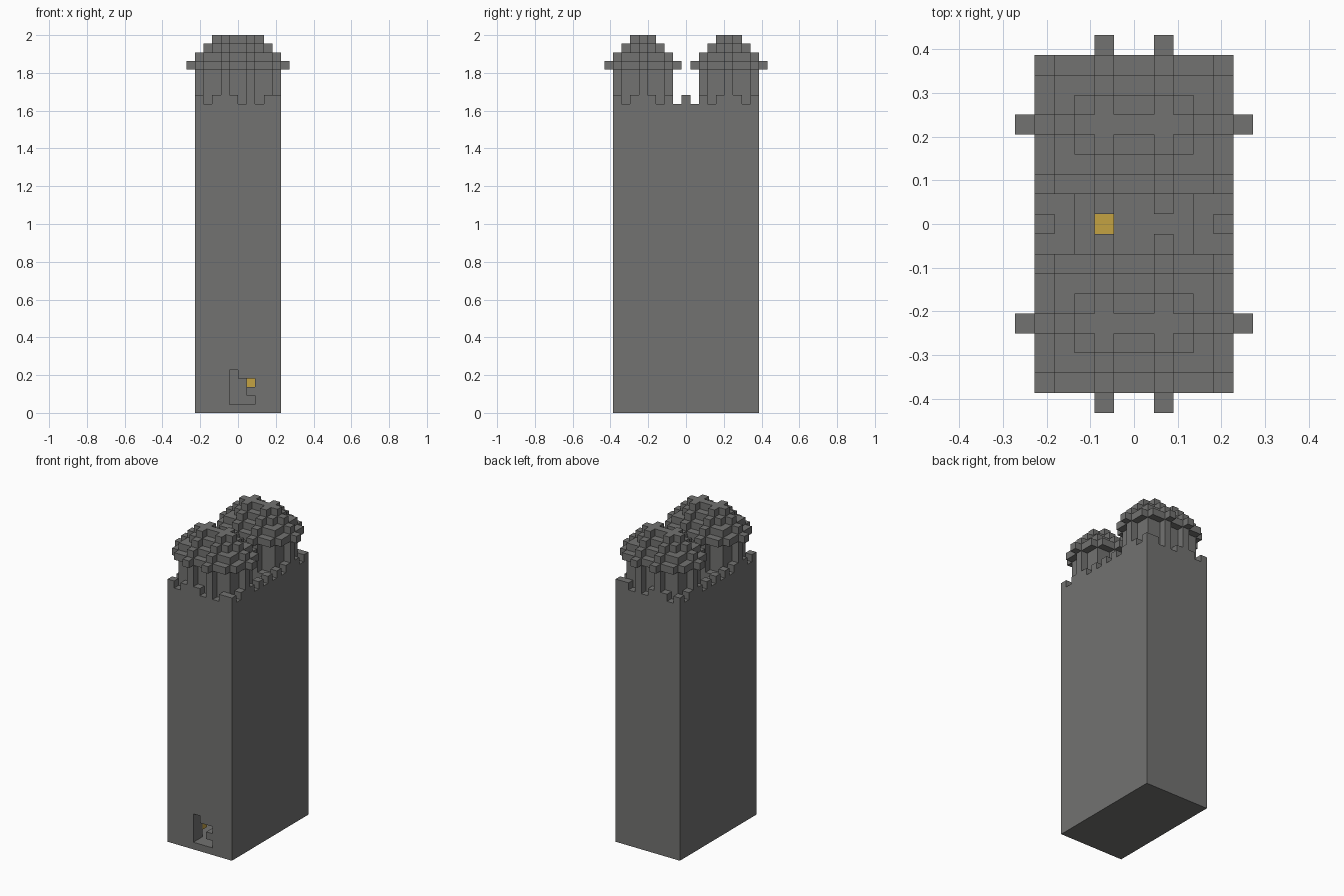
import bpy
import bmesh
from itertools import product

UNIT = 2 / 44          # edge length of one block
HEIGHT = 36            # wall height in blocks
COLUMNS = (-2, 1)      # x cells that carry buttresses

if "Cube" in bpy.data.objects:
    bpy.data.objects.remove(bpy.data.objects["Cube"], do_unlink=True)


def make_material(name, color):
    mat = bpy.data.materials.new(name)
    mat.use_nodes = True
    mat.diffuse_color = color
    mat.node_tree.nodes["Principled BSDF"].inputs["Base Color"].default_value = color
    return mat


def block(xs, ys, zs):
    """Cells of a solid block, given half-open x, y and z ranges."""
    return set(product(range(*xs), range(*ys), range(*zs)))


def build(name, cells, mat):
    """Skin a set of block cells with outward faces and merge flat areas."""
    bm = bmesh.new()
    corners = {}

    def corner(p):
        if p not in corners:
            corners[p] = bm.verts.new((p[0] * UNIT, (p[1] - 0.5) * UNIT, p[2] * UNIT))
        return corners[p]

    for cell in sorted(cells):
        for axis, side in product(range(3), (0, 1)):
            neighbour = list(cell)
            neighbour[axis] += 2 * side - 1
            if tuple(neighbour) in cells:
                continue
            ring = []
            for b, c in ((0, 0), (1, 0), (1, 1), (0, 1)):
                p = list(cell)
                p[axis] += side
                p[(axis + 1) % 3] += b
                p[(axis + 2) % 3] += c
                ring.append(corner(tuple(p)))
            bm.faces.new(ring if side else ring[::-1])
    bmesh.ops.dissolve_limit(bm, angle_limit=0.01, verts=bm.verts[:], edges=bm.edges[:])
    mesh = bpy.data.meshes.new(name)
    bm.to_mesh(mesh)
    bm.free()
    mesh.materials.append(mat)
    obj = bpy.data.objects.new(name, mesh)
    bpy.context.collection.objects.link(obj)
    return obj


stone = make_material("grey stone", (0.17, 0.17, 0.165, 1))
glow = make_material("yellow lamp", (0.55, 0.36, 0.055, 1))

# Keep walls, hollowed out with a shaft open to the sky
keep = block((-5, 5), (-8, 9), (0, HEIGHT))
keep -= block((-3, 3), (-6, 7), (1, HEIGHT - 2))
keep -= block((-3, 3), (-1, 2), (1, HEIGHT))

# Broken doorway through the front wall
wall = (-8, -6)
keep -= block((-1, 0), wall, (1, 5))
keep -= block((0, 1), wall, (1, 4))
keep -= block((1, 2), wall, (1, 2))
keep -= block((1, 2), wall, (3, 4))

# Battlements: every other block round the edge, and all corners
for x, y in product(range(-5, 5), range(-8, 9)):
    on_side = x in (-5, 4) and y % 2 == 0
    on_end = abs(y) == 8 and x % 2 == 1 and x not in COLUMNS
    if on_side or on_end:
        keep.add((x, y, HEIGHT))
build("keep_walls", keep, stone)


def tower_layer(centre, z, hx, hy):
    """One course: a rectangle with buttress blocks reaching one further."""
    cells = set()
    for x, y in product(range(-hx - 1, hx + 1), range(-hy - 1, hy + 2)):
        core = -hx <= x < hx and abs(y) <= hy
        if hx == 5 and x in (-5, 4) and abs(y) == hy:
            core = False           # clipped rim corners
        ridge = y == 0 and abs(y) <= hy
        rib = x in COLUMNS
        if core or ridge or rib:
            cells.add((x, centre + y, z))
    return cells


# Two buttressed towers: shaft, overhanging rim, stepped dome
courses = [(4, 2)] * 4 + [(5, 3), (4, 2), (3, 1), (2, 0)]
for name, centre in (("front_tower", -5), ("back_tower", 5)):
    cells = set()
    for step, (hx, hy) in enumerate(courses):
        cells |= tower_layer(centre, HEIGHT + step, hx, hy)
    build(name, cells, stone)

# Lamps inside the hall
for name, cell in (("lamp_by_door_left", (1, -6, 3)),
                   ("lamp_by_door_right", (-2, -6, 2)),
                   ("lamp_under_shaft", (-2, 0, 1))):
    build(name, {cell}, glow)
